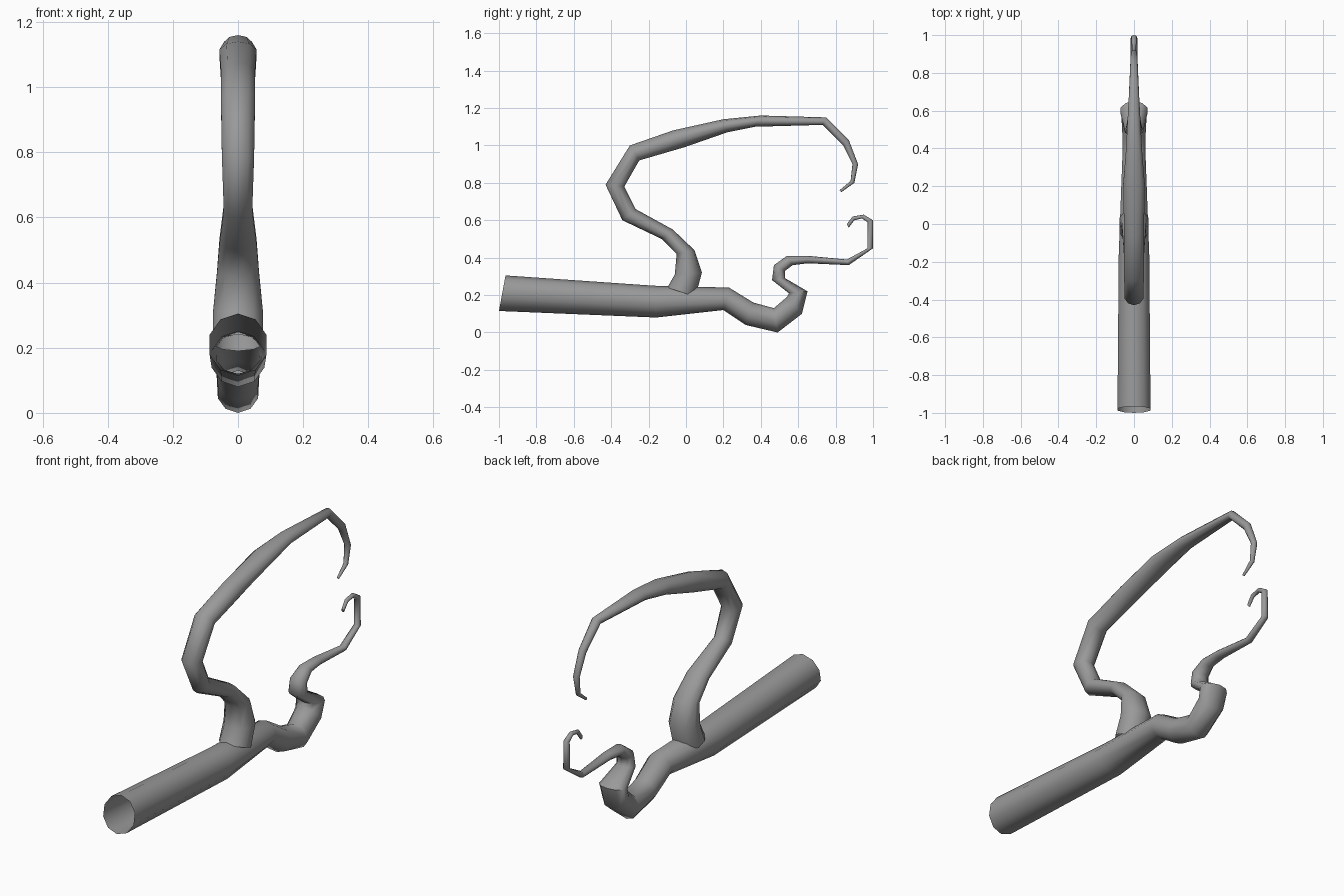
import bpy
import bmesh
from math import sin, cos, radians, tau
from mathutils import Vector

SIDES = 10
UNIT = 0.01  # the ring tables are written in hundredths

default_cube = bpy.data.objects.get("Cube")
if default_cube:
    bpy.data.objects.remove(default_cube, do_unlink=True)


def make_material(name, colour):
    material = bpy.data.materials.new(name)
    material.use_nodes = True
    material.diffuse_color = colour
    shader = material.node_tree.nodes["Principled BSDF"]
    shader.inputs["Base Color"].default_value = colour
    shader.inputs["Roughness"].default_value = 0.8
    return material


def make_tube(name, rings, material):
    """Loft an open tube; a ring is left edge (y, z), right edge (y, z), half width."""
    bm = bmesh.new()
    loops = []
    for left_y, left_z, right_y, right_z, half_width in rings:
        left = Vector((0, left_y, left_z)) * UNIT
        right = Vector((0, right_y, right_z)) * UNIT
        centre = (left + right) / 2
        upward = (left - right) / 2
        sideways = Vector((half_width * UNIT, 0, 0))
        loop = []
        for step in range(SIDES):
            angle = tau * step / SIDES
            point = centre + upward * cos(angle) + sideways * sin(angle)
            loop.append(bm.verts.new(point))
        loops.append(loop)

    # Bridge each ring to the next one along the stem
    for near, far in zip(loops, loops[1:]):
        for i in range(SIDES):
            j = (i + 1) % SIDES
            bm.faces.new((near[i], far[i], far[j], near[j]))

    # Close only the thin tip
    bm.faces.new(loops[-1])
    bmesh.ops.recalc_face_normals(bm, faces=bm.faces)

    mesh = bpy.data.meshes.new(name)
    bm.to_mesh(mesh)
    bm.free()
    mesh.materials.append(material)
    tube = bpy.data.objects.new(name, mesh)
    bpy.context.collection.objects.link(tube)

    bpy.ops.object.select_all(action="DESELECT")
    tube.select_set(True)
    bpy.context.view_layer.objects.active = tube
    bpy.ops.object.shade_smooth_by_angle(angle=radians(60))
    return tube


# Thick hollow stem that dips, climbs and curls over at its thin tip
main_stem_rings = [
    (-96.5, 30.5, -100, 11.5, 9.2),
    (-17, 25, -16, 8, 8.5),
    (23, 24, 20, 12, 7),
    (36, 16, 32, 4, 6.5),
    (47, 13, 49, 0, 6.5),
    (54, 19, 62, 10, 7),
    (55, 21, 65, 22, 7.5),
    (46, 28, 53, 29, 5),
    (47, 36, 53, 33, 4.5),
    (54, 41, 57, 36, 3.5),
    (65, 41, 65, 37, 3),
    (86, 39, 87, 36, 2),
    (97, 45, 100, 45, 1.8),
    (97, 59, 100, 60, 1.5),
    (94, 61, 95, 63, 1.2),
    (90, 60, 89, 62, 1),
    (87, 56, 86, 58, 0.8),
]

# Side branch that rises from the stem and arches far over it
arched_branch_rings = [
    (-10, 24, 5, 19, 8),
    (-6, 31, 8.5, 32, 8),
    (-5, 42, 4.5, 44, 6.8),
    (-13, 50, -7, 55, 6),
    (-34, 60, -27, 66, 4.6),
    (-43, 79, -33, 78, 5.2),
    (-30, 100, -25, 92, 5.5),
    (-7, 108, -1, 99, 5.5),
    (20, 114, 22, 107, 6),
    (40, 116, 37, 110, 4.5),
    (75, 115, 73, 111, 2.5),
    (87, 103, 84, 100, 2),
    (92, 90, 89, 90, 1.7),
    (90, 80, 88, 81, 1.2),
    (83, 75, 82, 76, 0.6),
]

grey = make_material("plain grey", (0.32, 0.32, 0.32, 1))
make_tube("main_stem", main_stem_rings, grey)
make_tube("arched_branch", arched_branch_rings, grey)
